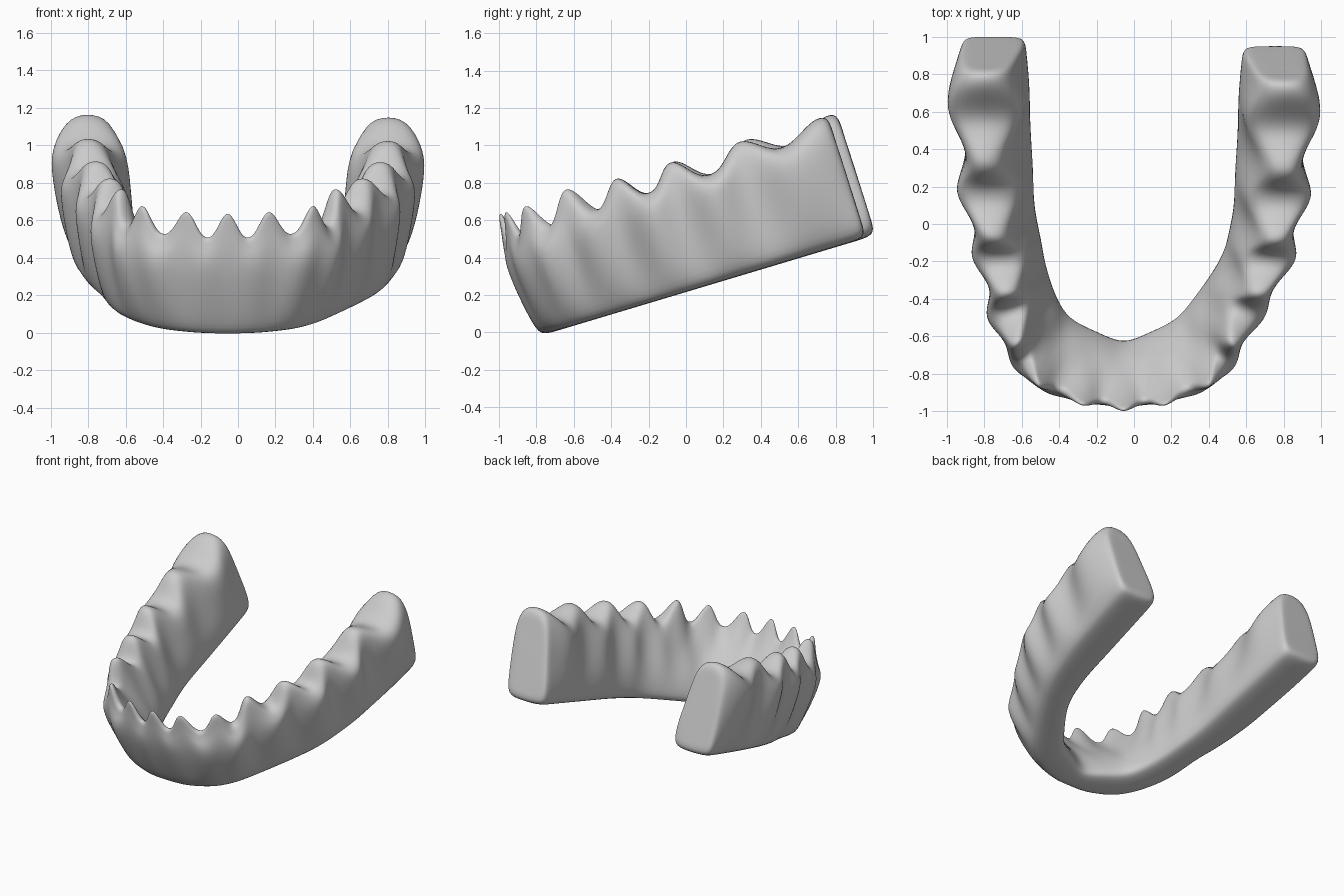
import bpy, bmesh, math
from mathutils import Vector

if "Cube" in bpy.data.objects:
    bpy.data.objects.remove(bpy.data.objects["Cube"])

# Half-arch guide curves in plan; each whole step is a pointed ridge between two sockets
CREST = [(0, -.795), (.22, -.765), (.455, -.66), (.575, -.435), (.675, -.175), (.765, .115), (.815, .485), (.81, .955)]
OUT_LOW = [(0, -.79), (.2, -.775), (.41, -.685), (.58, -.485), (.72, -.19), (.83, .11), (.89, .48), (.92, .965)]
OUT_MID = [(0, -.845), (.25, -.82), (.505, -.725), (.645, -.51), (.755, -.23), (.855, .1), (.90, .47), (.935, .96)]
IN_LOW = [(0, -.60), (.14, -.55), (.28, -.47), (.375, -.34), (.465, -.15), (.52, .11), (.54, .48), (.57, .965)]
RIDGE_W = [.018, .018, .025, .05, .075, .095, .12, .135]
SHEAR = Vector((0, -.287, .958))


def spline(pts, t):
    # Catmull-Rom through the stations, mirrored at the midline
    n = len(pts) - 1
    i = min(int(t), n - 1)
    f = t - i

    def get(k):
        if k < 0:
            return Vector((-pts[-k][0], pts[-k][1]))
        if k > n:
            return Vector(pts[n]) * 2 - Vector(pts[n - 1])
        return Vector(pts[k])
    a, b, c, d = (get(i + k) for k in (-1, 0, 1, 2))
    return .5 * (2 * b + (c - a) * f + (2 * a - 5 * b + 4 * c - d) * f * f + (3 * b - a - 3 * c + d) * f ** 3)


def smooth(v):
    v = max(0, min(1, v))
    return v * v * (3 - 2 * v)


def place(p, h, side):
    # plan point and height -> tilted base, slightly uneven left and right
    x, y = p.x * side, p.y
    if side < 0:
        y += .05 * smooth((y + .3) / 1.2)
    x -= .055 * smooth((-.05 - y) / .45)
    return Vector((x, y, .215 + .3 * y)) + SHEAR * h


def ring(t, side):
    c, ob, om, ib = (spline(k, t) for k in (CREST, OUT_LOW, OUT_MID, IN_LOW))
    i = min(int(t), 6)
    w = RIDGE_W[i] + (RIDGE_W[i + 1] - RIDGE_W[i]) * (t - i)
    s = math.sin(math.pi * t) ** 2
    peak = abs(math.cos(math.pi * t)) ** 2.6
    low = .55 + .015 * smooth((t - 2.5) / 2)
    h = low + (.70 - low) * peak + .025 * max(0, 1 - 2 * abs(t - 3))
    if t > 6:
        f = t - 6
        h = .59 + .11 * (1 - smooth(f / .42) if f < .42 else smooth((f - .42) / .52))
    n = (ob - ib).normalized()
    om = om + n * (s if t < 6.5 else s ** .5) * (.004 + .0125 * t)
    w *= 1 + .55 * s
    w_out = max(.02, min(w * 1.15, (om - c).dot(n) * .92))
    inner = c - n * w * 1.15
    drop = .05 + .05 * peak
    prof = [
        (ob.lerp(ib, .2), 0), (ob, .025), (ob.lerp(om, .55), .2), (om, .42 + .006 * t),
        (c + n * w_out, h - drop), (c + n * w_out * .55, h), (c - n * w * .6, h),
        (inner, h - drop), (inner.lerp(ib, .5), .34), (inner.lerp(ib, .85), .2),
        (ib, .03), (ib.lerp(ob, .2), 0)]
    return [place(p, q, side) for p, q in prof]


# Gum arch: sweep the section from the left end round to the right end
STEP = 8
bm = bmesh.new()
rings = []
for k in range(-7 * STEP, 7 * STEP + 1):
    rings.append(ring(abs(k) / STEP, -1 if k < 0 else 1))


def shrunk(r, f):
    mid = sum(r, Vector()) / len(r)
    return [mid + (p - mid) * f for p in r]


# Rounded ends
first, last = rings[0], rings[-1]
rings = [shrunk(first, .7), shrunk(first, .965)] + rings[1:-1] + [shrunk(last, .965), shrunk(last, .7)]
loops = [[bm.verts.new(p) for p in r] for r in rings]
m = len(loops[0])
for a, b in zip(loops, loops[1:]):
    for j in range(m):
        bm.faces.new((a[j], a[(j + 1) % m], b[(j + 1) % m], b[j]))

# End caps as quad strips across the section
for lp in (loops[0], loops[-1]):
    for j in range(m // 2 - 1):
        bm.faces.new((lp[j], lp[j + 1], lp[m - 2 - j], lp[m - 1 - j]))
bmesh.ops.recalc_face_normals(bm, faces=bm.faces)
for f in bm.faces:
    f.smooth = True
me = bpy.data.meshes.new("gum_arch")
bm.to_mesh(me)
bm.free()
arch = bpy.data.objects.new("gum_arch", me)
bpy.context.collection.objects.link(arch)
sub = arch.modifiers.new("smooth_surface", 'SUBSURF')
sub.levels = sub.render_levels = 2
